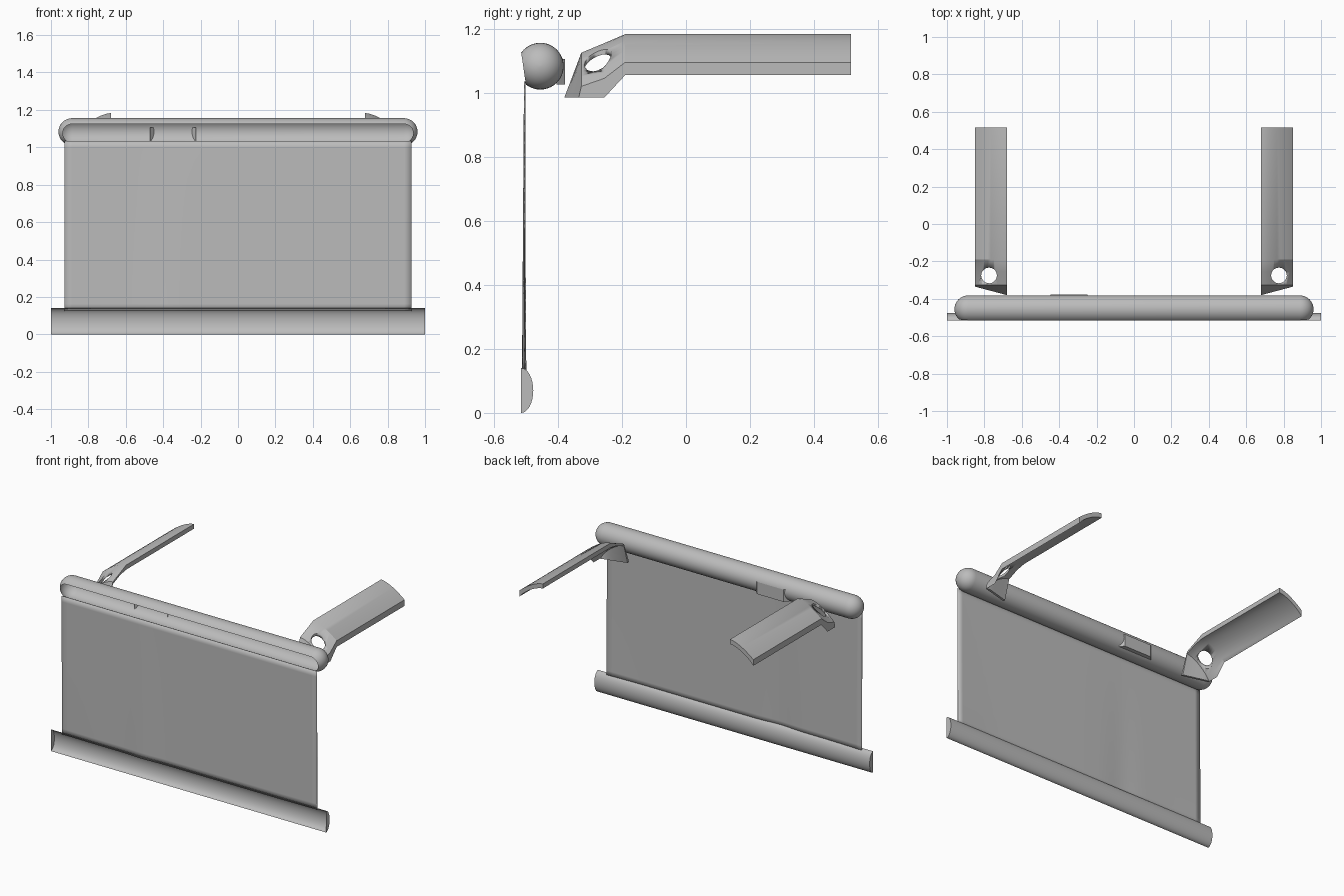
import bpy, bmesh, math
from mathutils import Vector

cube = bpy.data.objects.get("Cube")
if cube:
    bpy.data.objects.remove(cube)

grey = bpy.data.materials.new("plain grey")
grey.use_nodes = True
COLOUR = (0.5, 0.5, 0.5, 1)
grey.diffuse_color = COLOUR
grey.node_tree.nodes["Principled BSDF"].inputs["Base Color"].default_value = COLOUR


def finish(name, bm, angle=35):
    """Turn a bmesh into a shaded object."""
    bmesh.ops.recalc_face_normals(bm, faces=bm.faces)
    mesh = bpy.data.meshes.new(name)
    bm.to_mesh(mesh)
    bm.free()
    mesh.materials.append(grey)
    ob = bpy.data.objects.new(name, mesh)
    bpy.context.collection.objects.link(ob)
    bpy.ops.object.select_all(action='DESELECT')
    ob.select_set(True)
    bpy.context.view_layer.objects.active = ob
    bpy.ops.object.shade_smooth_by_angle(angle=math.radians(angle))
    return ob


def loft(bm, rows, closed=False):
    """Bridge rows of points with quads."""
    grid = [[bm.verts.new(p) for p in row] for row in rows]
    for a, b in zip(grid, grid[1:]):
        n = len(a)
        for i in range(n if closed else n - 1):
            j = (i + 1) % n
            bm.faces.new((a[i], a[j], b[j], b[i]))
    return grid


# Roller housing: hollow capsule, opened at the front
RADIUS, AXIS_Y, AXIS_Z, HALF = 0.073, -0.455, 1.083, 0.96
bm = bmesh.new()
stations = []
for side in (-1, 1):
    for k in range(9):
        a = math.radians(2 + 88 * (k if side < 0 else 8 - k) / 8)
        stations.append((side * (HALF - RADIUS + RADIUS * math.cos(a)), RADIUS * math.sin(a)))
rows = []
for x, r in stations:
    ring = [2 * math.pi * k / 40 for k in range(40)]
    rows.append([(x, AXIS_Y + r * math.cos(a), AXIS_Z + r * math.sin(a)) for a in ring])
rings = loft(bm, rows, closed=True)
bm.faces.new(rings[0])
bm.faces.new(rings[-1])
bmesh.ops.bisect_plane(bm, geom=bm.verts[:] + bm.edges[:] + bm.faces[:],
                       plane_co=(0, -0.515, 1.127), plane_no=(0, -1, -0.147), clear_outer=True)
finish("roller_housing", bm)

# Latch: shallow pan with slanted ends on the back of the housing
bm = bmesh.new()
pan = [(-0.47, -0.405), (-0.445, -0.378), (-0.25, -0.378), (-0.225, -0.405)]
loft(bm, [[(x, y, z) for x, y in pan] for z in (1.025, 1.105)])
bm.verts.ensure_lookup_table()
bm.faces.new([bm.verts.new((x, y, 1.025)) for x, y in pan])
finish("latch", bm, 20)


# Fabric screen: thin sheet with soft folds
def fold(x, z):
    crease = math.exp(-((x + 0.33) / 0.1) ** 2) * (1.05 - z)
    corner = max(0, abs(x) - 0.62 - 0.3 * z) * (1 - z)
    return -0.504 - 0.007 * crease + 0.014 * corner


bm = bmesh.new()
rows = []
for k in range(25):
    z = 0.125 + 0.91 * k / 24
    rows.append([(0.927 * t, fold(0.927 * t, z), z) for t in [i / 24 - 1 for i in range(49)]])
loft(bm, rows)
screen = finish("screen", bm)
thick = screen.modifiers.new("thickness", 'SOLIDIFY')
thick.thickness = 0.004
thick.offset = 0

# Bottom bar: hollow half-round rail with closed ends
bm = bmesh.new()
arc = [math.radians(-90 + 180 * k / 16) for k in range(17)]
rows = [[(x, -0.515 + 0.038 * math.cos(a), 0.07 + 0.07 * math.sin(a)) for a in arc] for x in (-1, 1)]
for row in loft(bm, rows):
    bm.faces.new(row)
finish("bottom_bar", bm)

# Mounting arms: curved strip that bends down into a foot
# y, inner top height, outer top height, outer thickness, inner thickness
ARM = [(0.515, 1.183, 1.095, 0.04, 0.03), (-0.19, 1.183, 1.095, 0.04, 0.03),
       (-0.255, 1.155, 1.045, 0.06, 0.015), (-0.327, 1.125, 1.02, 0.035, 0.015)]
STEPS = [i / 10 for i in range(11)]
for side, label in ((1, "left"), (-1, "right")):
    bm = bmesh.new()
    rows = []
    for y, inner, outer, edge, thin in ARM:
        top = [(side * (0.68 + 0.17 * t), y, inner - (inner - outer) * t ** 1.6) for t in STEPS]
        low = [(p[0], y, p[2] - thin - (edge - thin) * t ** 6) for p, t in zip(top, STEPS)]
        rows.append(top + low[::-1])
    tip = [(side * (0.68 + 0.17 * t), -0.38 + 0.045 * t, 0.985) for t in STEPS]
    heel = [(x, y + 0.015, z) for x, y, z in tip]
    rows.append(tip + heel[::-1])
    rings = loft(bm, rows, closed=True)
    bm.faces.new(rings[0])
    bm.faces.new(rings[-1])
    arm = finish(label + "_arm", bm, 25)

    # Bolt hole cutter, drilled straight down
    bm = bmesh.new()
    bmesh.ops.create_cone(bm, cap_ends=True, segments=20, radius1=0.042, radius2=0.042, depth=0.6)
    bmesh.ops.translate(bm, verts=bm.verts, vec=Vector((side * 0.775, -0.275, 1.1)))
    cutter = finish(label + "_hole_cutter", bm)
    hole = arm.modifiers.new("hole", 'BOOLEAN')
    hole.operation = 'DIFFERENCE'
    hole.object = cutter
    bpy.context.view_layer.objects.active = arm
    bpy.ops.object.modifier_apply(modifier="hole")
    bpy.data.objects.remove(cutter)
